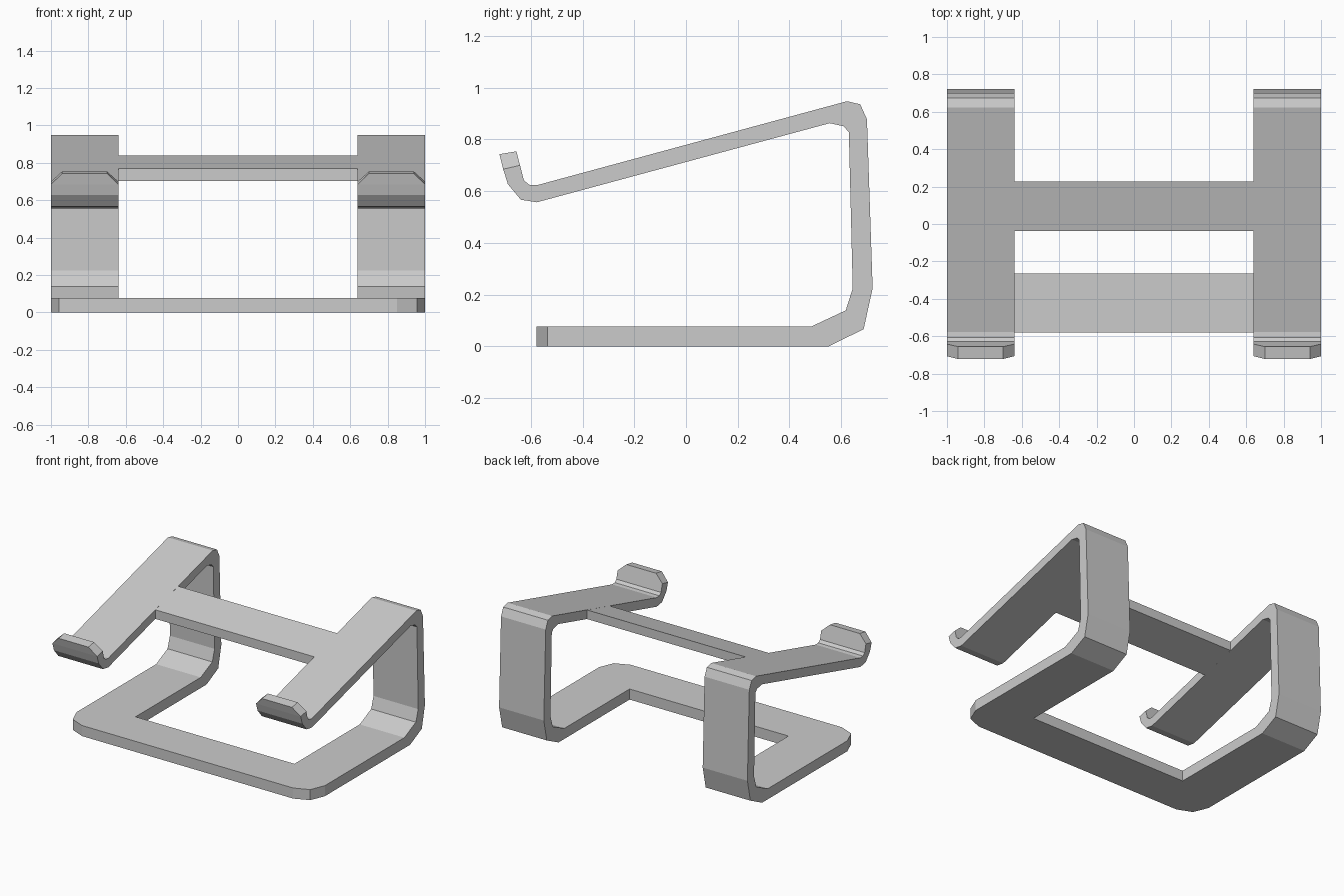
import bpy, bmesh, math

if "Cube" in bpy.data.objects:
    bpy.data.objects.remove(bpy.data.objects["Cube"])

def make_object(name, rings, cap_ends=(True, True), mirror=False):
    """Loft equal-length rings of points into a flat-shaded object."""
    bm = bmesh.new()
    loops = [[bm.verts.new(p) for p in ring] for ring in rings]
    for a, b in zip(loops, loops[1:]):
        n = len(a)
        for i in range(n):
            j = (i + 1) % n
            bm.faces.new((a[i], a[j], b[j], b[i]))
    if cap_ends[0]:
        bm.faces.new(loops[0][::-1])
    if cap_ends[1]:
        bm.faces.new(loops[-1])
    bmesh.ops.recalc_face_normals(bm, faces=bm.faces)
    mesh = bpy.data.meshes.new(name)
    bm.to_mesh(mesh)
    bm.free()
    ob = bpy.data.objects.new(name, mesh)
    bpy.context.collection.objects.link(ob)
    if mirror:
        ob.modifiers.new("Mirror", 'MIRROR').use_mirror_merge = False
    return ob

INNER, OUTER = 0.64, 1.0   # x range of each side strip
BAR_BACK = -0.265          # rear edge of the base bar
THICK = 0.077

# Side strips: cross sections (y, z, y, z) from the lip around to the base
sections = [
    (-.722, .743, -.656, .754),
    (-.707, .685, -.642, .700),
    (-.689, .627, -.627, .642),
    (-.639, .567, -.607, .625),
    (-.577, .557, -.577, .623),
    (.556, .863, .623, .948),
    (.610, .851, .674, .936),
    (.630, .828, .700, .878),
    (.645, .224, .722, .224),
    (.618, .139, .687, .066),
    (.486, THICK, .552, 0),
    (BAR_BACK, THICK, BAR_BACK, 0),
]
rings = []
for k, (y1, z1, y2, z2) in enumerate(sections):
    inset = 0.06 if k == 0 else 0   # clipped corners on the lip
    a, b = INNER + inset, OUTER - inset
    rings.append([(a, y1, z1), (b, y1, z1), (b, y2, z2), (a, y2, z2)])
make_object("side_strips", rings, cap_ends=(True, False), mirror=True)

# Tilted crossbar between the strips, flush with them
bar = [(-.037, .703), (.226, .774), (.226, .840), (-.037, .769)]
make_object("upper_crossbar", [[(x, y, z) for y, z in bar] for x in (-INNER, INNER)],
            cap_ends=(False, False))

# Base bar with two-segment rounded front corners
R, FRONT = 0.15, -0.579
corner = [(OUTER - R + R * math.sin(t), FRONT + R - R * math.cos(t))
          for t in (0, math.pi / 4, math.pi / 2)]
outline = corner + [(OUTER, BAR_BACK), (-OUTER, BAR_BACK)]
outline += [(-x, y) for x, y in reversed(corner)]
make_object("base_front_bar", [[(x, y, z) for x, y in outline] for z in (0, THICK)])
